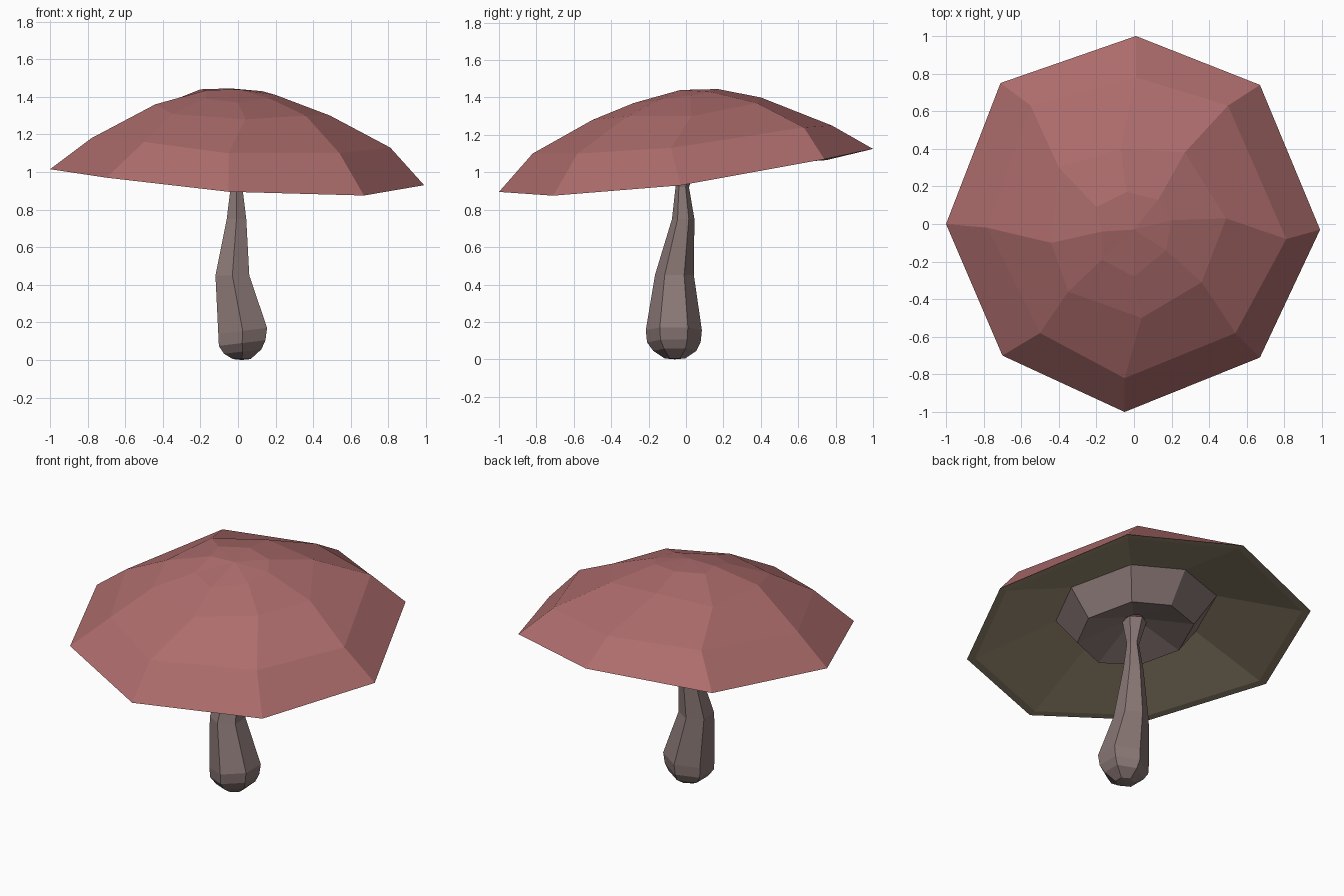
import bpy, math

if "Cube" in bpy.data.objects:
    bpy.data.objects.remove(bpy.data.objects["Cube"])

def material(name, rgb):
    m = bpy.data.materials.new(name)
    m.diffuse_color = (*rgb, 1)
    m.use_nodes = True
    m.node_tree.nodes["Principled BSDF"].inputs["Base Color"].default_value = m.diffuse_color
    return m

red = material("dusty_red", (0.42, 0.15, 0.15))
olive = material("olive_gills", (0.31, 0.25, 0.165))
mauve = material("mauve_stem", (0.25, 0.186, 0.178))

def tilt(x, y):
    """Lean shared by the cap rim, gills and collar."""
    return -0.045 * x + 0.115 * y

def loft(name, rings, mat, start=None, end=None):
    """Skin equal-sized rings; start/end are optional tip points."""
    n = len(rings[0])
    verts = [p for r in rings for p in r]
    faces = []
    for k in range(len(rings) - 1):
        for i in range(n):
            j = (i + 1) % n
            faces.append((k*n + i, k*n + j, (k+1)*n + j, (k+1)*n + i))
    if start:
        verts.append(start)
        faces += [((i + 1) % n, i, len(verts) - 1) for i in range(n)]
    if end:
        verts.append(end)
        b = (len(rings) - 1) * n
        faces += [(b + i, b + (i + 1) % n, len(verts) - 1) for i in range(n)]
    me = bpy.data.meshes.new(name)
    me.from_pydata(verts, [], faces)
    me.materials.append(mat)
    ob = bpy.data.objects.new(name, me)
    bpy.context.collection.objects.link(ob)
    return ob

# Cap: uneven eight-sided rings from rim to crown, counter-clockwise from +x
rim_xy = [(0.99, -0.03), (0.67, 0.74), (0.01, 1.0), (-0.71, 0.75),
          (-1.0, 0.0), (-0.70, -0.70), (-0.05, -1.0), (0.67, -0.71)]
rim_z = [0.93, 1.07, 1.125, 1.065, 1.015, 0.97, 0.895, 0.875]
rim = [(x, y, z) for (x, y), z in zip(rim_xy, rim_z)]
shoulder = [(0.81, -0.08, 1.13), (0.50, 0.63, 1.24), (0.01, 0.78, 1.25), (-0.55, 0.63, 1.25),
            (-0.78, -0.02, 1.18), (-0.50, -0.58, 1.16), (-0.05, -0.82, 1.10), (0.54, -0.58, 1.10)]
upper = [(0.49, 0.03, 1.30), (0.27, 0.38, 1.37), (-0.07, 0.40, 1.40), (-0.40, 0.30, 1.36),
         (-0.44, -0.10, 1.36), (-0.35, -0.36, 1.31), (0.04, -0.50, 1.28), (0.36, -0.31, 1.30)]
crown = [(0.20, 0.02, 1.41), (0.13, 0.13, 1.43), (-0.04, 0.17, 1.445), (-0.20, 0.09, 1.44),
         (-0.17, -0.04, 1.435), (-0.17, -0.19, 1.39), (0.0, -0.28, 1.37), (0.17, -0.14, 1.39)]
loft("cap", [rim, shoulder, upper, crown], red, end=(0.0, -0.03, 1.44))

def under_ring(r, z):
    return [(x * r, y * r, z + tilt(x * r, y * r)) for x, y in rim_xy]

# Gills: narrow lip inside the rim, then a hollow underside rising inward
lip = [(x * 0.95, y * 0.95, z + 0.003) for x, y, z in rim]
gills = [rim, lip, under_ring(0.46, 1.15)]
loft("gills", [g[::-1] for g in gills], olive)

# Collar: band under the gills with a cupped underside
collar = [under_ring(0.47, 1.15), under_ring(0.34, 0.98), under_ring(0.06, 1.07)]
loft("collar", [c[::-1] for c in collar], mauve)

# Stem: six-sided, bulbous foot, narrow neck flaring into the collar
sections = [(0.02, -0.06, 0.005, 0.055), (0.025, -0.06, 0.045, 0.115), (0.022, -0.065, 0.09, 0.143),
            (0.025, -0.065, 0.155, 0.15), (-0.03, -0.062, 0.45, 0.104), (-0.008, -0.015, 0.75, 0.06),
            (-0.008, -0.02, 0.92, 0.036), (-0.01, -0.01, 1.07, 0.072)]
stem = []
for k, (cx, cy, z, r) in enumerate(sections):
    ring = []
    for i in range(6):
        a = math.radians(60 * i - 90)
        x, y = r * math.cos(a), r * math.sin(a)
        ring.append((cx + x, cy + y, z + (0.12 * x if 0 < k < 4 else 0)))
    stem.append(ring)
loft("stem", stem, mauve, start=(0.02, -0.06, 0.0), end=(-0.01, -0.01, 1.08))
